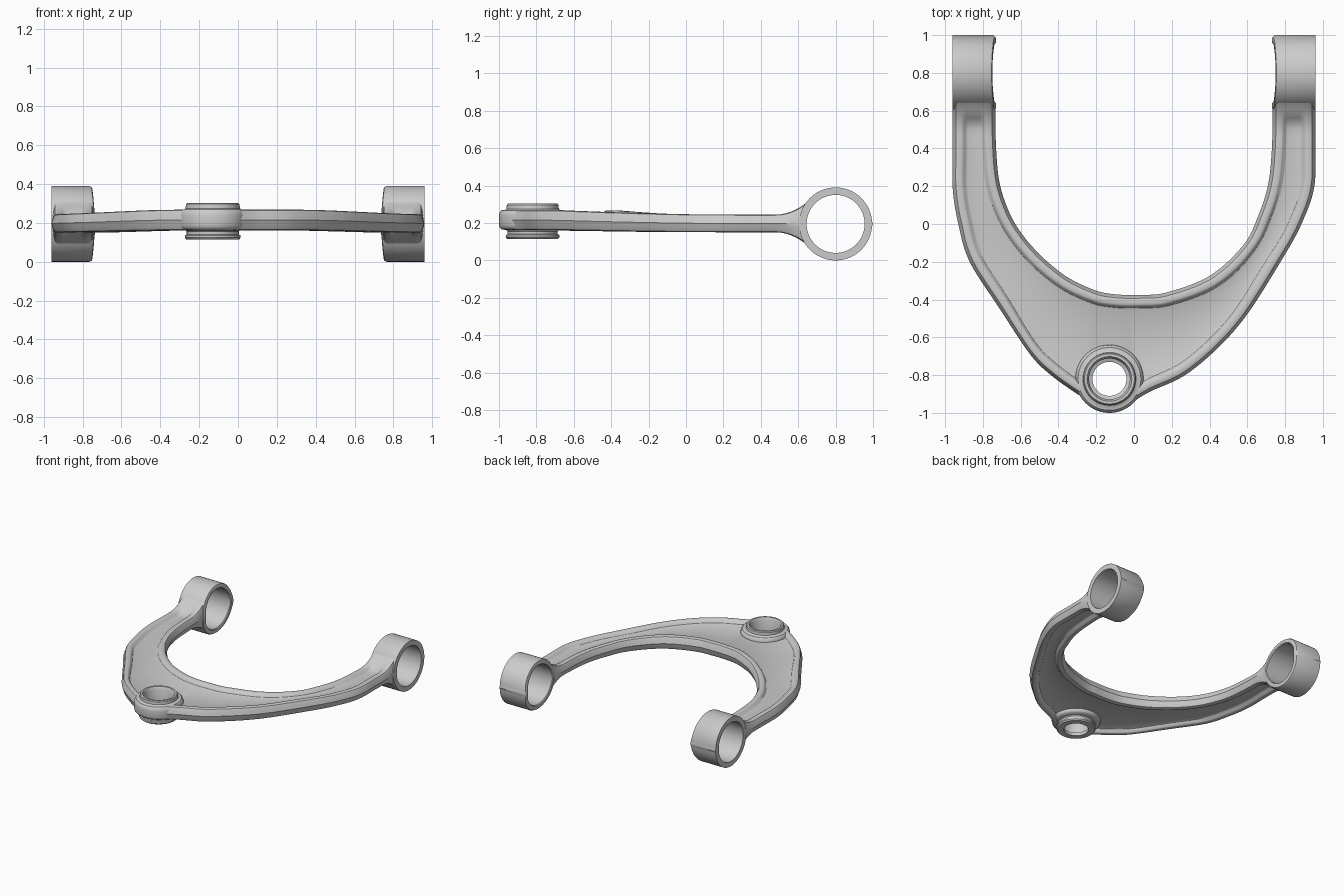
import bpy, bmesh, math
from mathutils import Vector

if "Cube" in bpy.data.objects:
    bpy.data.objects.remove(bpy.data.objects["Cube"])


def skin(name, rings, loop, angle=35):
    """Join equal-length closed rings of points into a smooth solid."""
    bm = bmesh.new()
    vs = [[bm.verts.new(p) for p in r] for r in rings]
    n, m = len(vs), len(vs[0])
    for i in range(n if loop else n - 1):
        a, b = vs[i], vs[(i + 1) % n]
        for j in range(m):
            k = (j + 1) % m
            bm.faces.new((a[j], a[k], b[k], b[j]))
    if not loop:
        bm.faces.new(vs[0])
        bm.faces.new(vs[-1])
    bmesh.ops.recalc_face_normals(bm, faces=bm.faces)
    me = bpy.data.meshes.new(name)
    bm.to_mesh(me)
    bm.free()
    ob = bpy.data.objects.new(name, me)
    bpy.context.collection.objects.link(ob)
    bpy.ops.object.select_all(action='DESELECT')
    ob.select_set(True)
    bpy.context.view_layer.objects.active = ob
    bpy.ops.object.shade_smooth_by_angle(angle=math.radians(angle))
    return ob


def smooth(t):
    t = max(0.0, min(1.0, t))
    return t * t * (3 - 2 * t)


def spline(pts, steps):
    """Catmull-Rom curve through the points."""
    p = [pts[0]] + pts + [pts[-1]]
    out = []
    for i in range(1, len(p) - 2):
        a, b, c, d = p[i - 1:i + 3]
        for s in range(steps):
            t = s / steps
            out.append(0.5 * (2 * b + (c - a) * t + (2 * a - 5 * b + 4 * c - d) * t * t
                              + (3 * b - a - 3 * c + d) * t ** 3))
    return out + [pts[-1]]


# Arm plan: outer x, y and matching inner x, y, left end to right end
PLAN = [
    (-.96, .642, -.735, .642), (-.96, .4, -.73, .4), (-.96, .19, -.71, .21),
    (-.93, 0, -.655, .05), (-.87, -.2, -.58, -.07), (-.71, -.45, -.48, -.18),
    (-.55, -.69, -.37, -.27), (-.44, -.8, -.28, -.32), (-.30, -.9, -.2, -.353),
    (-.22, -.945, -.16, -.364), (-.13, -.99, -.12, -.37), (-.04, -.96, -.06, -.375),
    (.08, -.89, .03, -.375), (.3, -.78, .17, -.363), (.56, -.53, .40, -.275),
    (.8, -.16, .58, -.11), (.9, .03, .66, .05), (.955, .2, .71, .21),
    (.96, .4, .73, .4), (.96, .642, .735, .642)]
# Half section: distance from edge, share of height, share of pocket depth
EDGE = [(.006, .3, 0), (.012, .75, 0), (.018, .93, 0), (.028, 1, 0), (.05, 1, 0),
        (.058, 1, .15), (.07, 1, .85), (.08, 1, 1)]


def section(p):
    o, i = Vector(p[:2]), Vector(p[2:])
    width = (i - o).length
    mid = (o + i) / 2
    rise = smooth((.9 - abs(mid.x)) / .65)
    zc = .197 + .018 * rise
    flare = max(0, (mid.y - .48) / .162) ** 2 * .063
    half = .047 + .006 * rise + flare
    depth = (.024 + .006 * rise) * smooth((.58 - mid.y) / .045)
    top = [(d, half * h - depth * q) for d, h, q in EDGE]
    top = top + [(width - d, z) for d, z in reversed(top)]
    prof = [(0, 0)] + top + [(width, 0)] + [(d, -z) for d, z in reversed(top)]
    u = (i - o) / width
    return [(o.x + u.x * d, o.y + u.y * d, zc + z) for d, z in prof]


arm = skin("control_arm", [section(p) for p in spline([Vector(p) for p in PLAN], 10)], False)

# Ball joint boss with stepped bore and raised pad
BX, BY = -.13, -.82


def lathe(name, prof, seg=96):
    rings = []
    for k in range(seg):
        a = 2 * math.pi * k / seg
        rings.append([(BX + r * math.cos(a), BY + r * math.sin(a), z) for r, z in prof])
    return skin(name, rings, True)


lathe("ball_joint_boss", [
    (.09, .115), (.09, .14), (.108, .147), (.108, .285), (.118, .303), (.132, .303),
    (.138, .297), (.14, .275), (.147, .27), (.166, .268), (.176, .258), (.18, .24),
    (.18, .19), (.176, .175), (.166, .166), (.14, .162), (.134, .155), (.134, .14),
    (.143, .136), (.144, .124), (.136, .115)])

# Hole through the arm under the boss
bpy.ops.mesh.primitive_cylinder_add(vertices=64, radius=.125, depth=.6, location=(BX, BY, .2))
cutter = bpy.context.object
cutter.name = "bore_cutter"
cutter.hide_render = True
cutter.hide_set(True)
cutter.display_type = 'WIRE'
cut = arm.modifiers.new("bore", 'BOOLEAN')
cut.operation = 'DIFFERENCE'
cut.solver = 'EXACT'
cut.object = cutter

# Bushing eyes with a forging seam on the back
for side, s in (("left", -1), ("right", 1)):
    rings = []
    for k in range(96):
        a = 2 * math.pi * k / 96
        c, sn = math.cos(a), math.sin(a)
        xin = .75 - .012 * c * c - .008 * abs(c) ** 30
        seam = .005 if k == 0 else 0
        prof = [(.96, .195 + seam), (.96, .155), (xin + .006, .155), (xin, .161),
                (xin, .18), (xin + .004, .19), (xin + .015, .195 + seam)]
        rings.append([(s * x, .8 + r * c, .195 + r * sn) for x, r in prof])
    skin(side + "_bushing_eye", rings, True)
